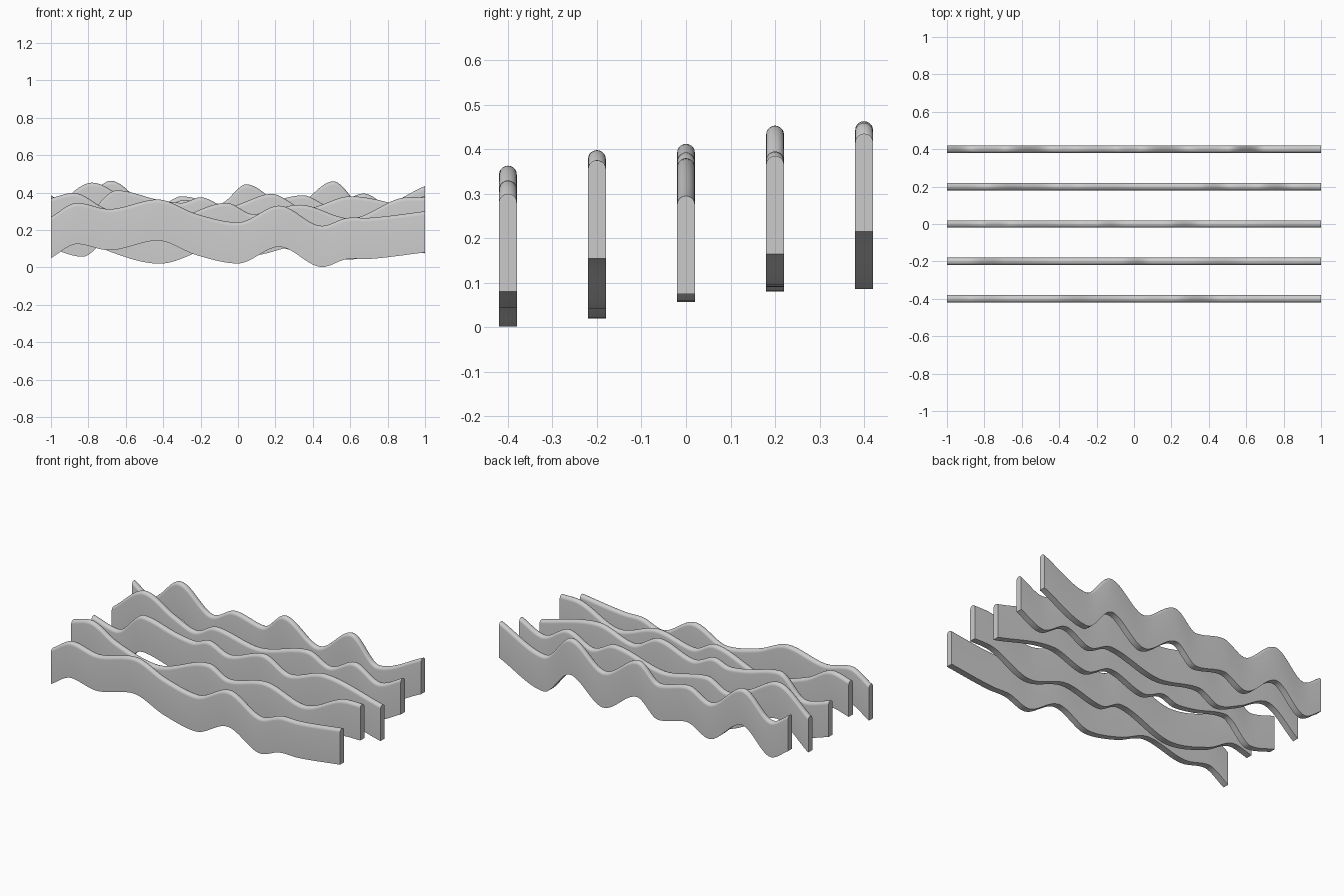
import bpy, bmesh, math

if "Cube" in bpy.data.objects:
    bpy.data.objects.remove(bpy.data.objects["Cube"])

THICK = 0.04      # slat thickness in y
HEIGHT = 0.22     # slat height from lower edge to crest
STEPS = 120       # samples along x


def smooth_height(pts, x):
    """Smooth curve through the crests and dips, evaluated at x."""
    def slope(i):
        if 0 < i < len(pts) - 1:
            (x0, z0), (x1, z1), (x2, z2) = pts[i - 1:i + 2]
            a, b = (z1 - z0) / (x1 - x0), (z2 - z1) / (x2 - x1)
            return 0 if a * b <= 0 else (a + b) / 2
        j = max(i, 1)
        return (pts[j][1] - pts[j - 1][1]) / (pts[j][0] - pts[j - 1][0])
    i = 0
    while i < len(pts) - 2 and x > pts[i + 1][0]:
        i += 1
    (xa, za), (xb, zb) = pts[i], pts[i + 1]
    h = xb - xa
    t = (x - xa) / h
    return ((2*t**3 - 3*t**2 + 1) * za + (t**3 - 2*t**2 + t) * h * slope(i)
            + (3*t**2 - 2*t**3) * zb + (t**3 - t**2) * h * slope(i + 1))


# Cross-section: flat bottom, straight sides, half-round crest (offsets from crest)
R = THICK / 2
SECTION = [(-R, -HEIGHT), (R, -HEIGHT)]
SECTION += [(R * math.cos(math.pi * k / 10), R * math.sin(math.pi * k / 10) - R)
            for k in range(11)]


def wavy_slat(name, y, pts):
    bm = bmesh.new()
    rings = []
    for s in range(STEPS + 1):
        x = -1 + 2 * s / STEPS
        z = smooth_height(pts, x)
        rings.append([bm.verts.new((x, y + dy, z + dz)) for dy, dz in SECTION])
    n = len(SECTION)
    for a, b in zip(rings, rings[1:]):
        for k in range(n):
            bm.faces.new((a[k], a[(k + 1) % n], b[(k + 1) % n], b[k]))
    bm.faces.new(rings[0])
    bm.faces.new(rings[-1])
    bmesh.ops.recalc_face_normals(bm, faces=bm.faces)
    me = bpy.data.meshes.new(name)
    bm.to_mesh(me)
    bm.free()
    ob = bpy.data.objects.new(name, me)
    bpy.context.collection.objects.link(ob)
    bpy.ops.object.select_all(action='DESELECT')
    ob.select_set(True)
    bpy.context.view_layer.objects.active = ob
    bpy.ops.object.shade_smooth_by_angle(angle=math.radians(35))


# Five parallel slats, front to back, each given by its main crests and dips (x, z)
wavy_slat("front_slat", -0.4, [
    (-1, .27), (-.86, .345), (-.69, .312), (-.43, .363), (-.22, .285),
    (0, .241), (.22, .33), (.45, .222), (.58, .264), (.7, .265), (1, .30)])
wavy_slat("second_slat", -0.2, [
    (-1, .37), (-.88, .398), (-.7, .31), (-.42, .24), (-.06, .345),
    (.08, .285), (.33, .335), (.6, .262), (.87, .37), (1, .375)])
wavy_slat("middle_slat", 0, [
    (-1, .32), (-.83, .277), (-.65, .412), (-.42, .36), (-.3, .345),
    (-.2, .375), (-.06, .325), (.18, .393), (.36, .315), (.6, .38), (1, .295)])
wavy_slat("fourth_slat", 0.2, [
    (-1, .30), (-.78, .453), (-.58, .355), (-.43, .30), (-.29, .36),
    (0, .31), (.35, .385), (.5, .325), (.67, .395), (.84, .315), (1, .385)])
wavy_slat("back_slat", 0.4, [
    (-1, .385), (-.88, .315), (-.68, .463), (-.45, .315), (-.3, .38),
    (-.1, .34), (.045, .444), (.28, .315), (.51, .46), (.69, .306), (1, .435)])
